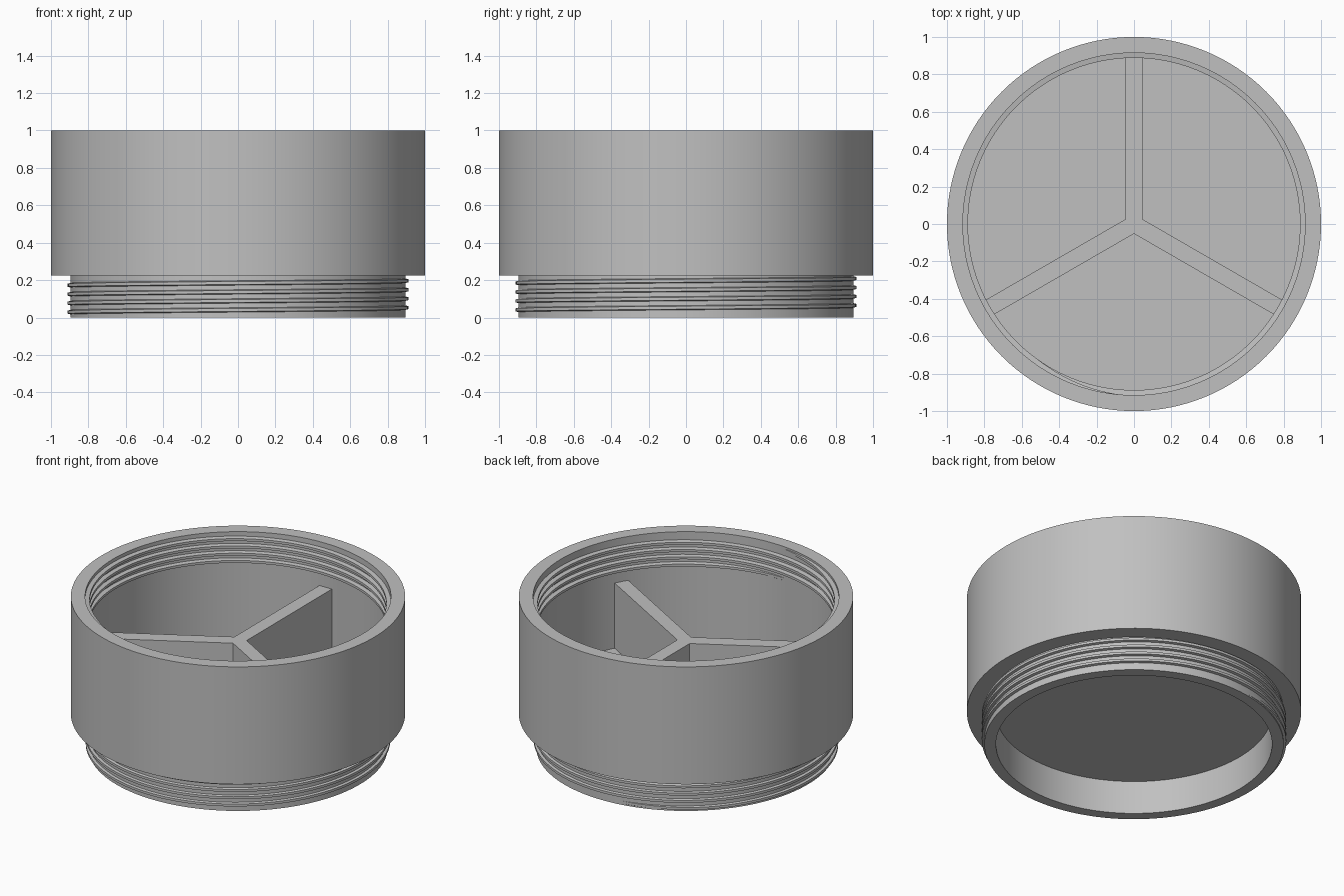
import bpy, bmesh
from math import cos, sin, pi, radians

cube = bpy.data.objects.get("Cube")
if cube:
    bpy.data.objects.remove(cube, do_unlink=True)

grey = bpy.data.materials.new("plain grey")
grey.use_nodes = True
colour = (0.53, 0.53, 0.53, 1)
grey.diffuse_color = colour
grey.node_tree.nodes["Principled BSDF"].inputs["Base Color"].default_value = colour

SEGMENTS = 128
WALL = 0.915        # inside radius of the cup
NECK = 0.895        # core radius of the threaded neck
SHOULDER = 0.225    # underside of the wide body
FLOOR = 0.28        # inside floor
PITCH = 0.048


def finish(name, bm, smooth=True):
    """Turn a bmesh into a named grey object."""
    bmesh.ops.recalc_face_normals(bm, faces=bm.faces)
    mesh = bpy.data.meshes.new(name)
    bm.to_mesh(mesh)
    bm.free()
    mesh.materials.append(grey)
    obj = bpy.data.objects.new(name, mesh)
    bpy.context.collection.objects.link(obj)
    if smooth:
        bpy.ops.object.select_all(action='DESELECT')
        obj.select_set(True)
        bpy.context.view_layer.objects.active = obj
        bpy.ops.object.shade_smooth_by_angle(angle=radians(30))
    return obj


def lathe(name, profile):
    """Spin an (r, z) profile, running from axis to axis, about z."""
    bm = bmesh.new()
    verts = [bm.verts.new((r, 0, z)) for r, z in profile]
    edges = [bm.edges.new(pair) for pair in zip(verts, verts[1:])]
    bmesh.ops.spin(bm, geom=verts + edges, cent=(0, 0, 0), axis=(0, 0, 1),
                   angle=2 * pi, steps=SEGMENTS, use_merge=True)
    bmesh.ops.remove_doubles(bm, verts=bm.verts, dist=0.0001)
    return finish(name, bm)


def thread(name, root, crest, z_start, start, end):
    """Right-handed trapezoid ridge between two angles, fading at both ends."""
    bm = bmesh.new()
    sunk = root - 0.004 if crest > root else root + 0.004
    fade = radians(30)
    steps = int((end - start) / (2 * pi) * SEGMENTS)
    rings = []
    for i in range(steps + 1):
        a = start + (end - start) * i / steps
        z = z_start + PITCH * (a - start) / (2 * pi)
        t = min(1, (a - start) / fade, (end - a) / fade)
        top = root + (crest - root) * t
        section = ((sunk, -0.013), (top, -0.008), (top, 0.008), (sunk, 0.013))
        rings.append([bm.verts.new((r * cos(a), r * sin(a), z + h))
                      for r, h in section])
    for a, b in zip(rings, rings[1:]):
        for j in range(4):
            k = (j + 1) % 4
            bm.faces.new((a[j], a[k], b[k], b[j]))
    bm.faces.new(rings[0])
    bm.faces.new(rings[-1])
    return finish(name, bm)


# Cup: hollow underside, neck, wide body, open inside
lathe("container_body", [
    (0, 0.22), (0.826, 0.22), (0.826, 0), (NECK, 0), (NECK, SHOULDER),
    (1, SHOULDER), (1, 1), (WALL, 1), (WALL, FLOOR), (0, FLOOR)])

# Screw threads outside the neck and inside the mouth
thread("neck_thread", NECK, 0.911, 0.018, radians(100), radians(100 + 360 * 4.1))
thread("mouth_thread", WALL, 0.888, 0.785, radians(-95), radians(-95 + 360 * 3.6 + 144))

# Three-armed divider: one Y-shaped outline raised from the floor
bm = bmesh.new()
half, reach = 0.045, WALL + 0.004
outline = []
for arm in range(3):
    a = pi / 2 + arm * 2 * pi / 3
    for along, across in ((reach, -half), (reach, half), (half / 3 ** 0.5, half)):
        outline.append(bm.verts.new((along * cos(a) - across * sin(a),
                                     along * sin(a) + across * cos(a), FLOOR)))
base = bm.faces.new(outline)
raised = bmesh.ops.extrude_face_region(bm, geom=[base])["geom"]
bmesh.ops.translate(bm, vec=(0, 0, 0.71 - FLOOR),
                    verts=[v for v in raised if isinstance(v, bmesh.types.BMVert)])
finish("divider", bm, smooth=False)
